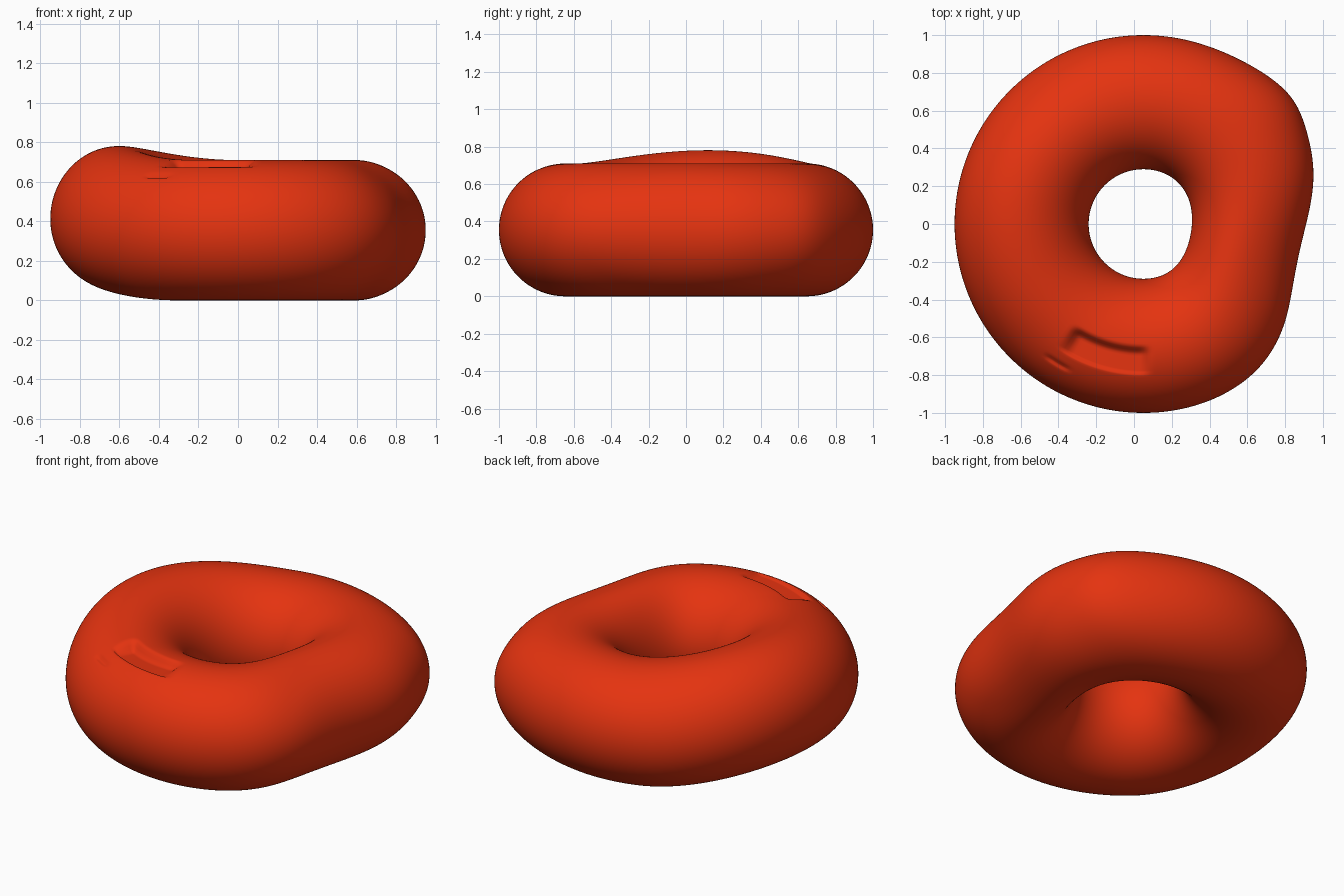
import bpy, math

if "Cube" in bpy.data.objects:
    bpy.data.objects.remove(bpy.data.objects["Cube"])

MAJOR, MINOR, CX = 0.645, 0.355, 0.05


def step(a, b, v):
    """Smooth ramp from 0 at a to 1 at b."""
    t = min(1.0, max(0.0, (v - a) / (b - a)))
    return t * t * (3 - 2 * t)


def bell(v, centre, width):
    return math.exp(-((v - centre) / width) ** 2)


def band(v, a, b, c, d):
    """Ramps up between a and b, and down between c and d."""
    return step(a, b, v) * (1 - step(c, d, v))


# Ring body
bpy.ops.mesh.primitive_torus_add(major_segments=400, minor_segments=200,
                                 major_radius=MAJOR, minor_radius=MINOR,
                                 location=(0, 0, 0))
ring = bpy.context.object
ring.name = "ring_body"

for v in ring.data.vertices:
    x, y, z = v.co.x + CX, v.co.y, v.co.z + MINOR
    r = math.hypot(v.co.x, v.co.y)
    ang = math.degrees(math.atan2(v.co.y, v.co.x)) % 360

    # Raised left side
    d = math.sqrt((x + 0.72) ** 2 + (y - 0.14) ** 2 + (0.6 * (z - 0.6)) ** 2)
    lift = 0.075 * max(0.0, 1 - (d / 0.88) ** 2) ** 2

    # Flattened right side with a bulge behind it
    push = -0.165 * bell(y, -0.2, 0.48) + 0.05 * bell(y, 0.72, 0.2)
    new_x = x + push * step(0.1, 0.85, x)
    new_z = z + lift

    # Shallow slot pressed into the top, deepest at its left end
    if z > MINOR:
        slot = band(r, 0.64, 0.69, 0.785, 0.80) * band(ang, 235, 241, 268, 274)
        floor = 0.655 + 0.012 * step(240, 272, ang)
        new_z += slot * min(0.0, floor - new_z)
        # Small nick beside the slot
        new_z -= 0.012 * band(r, 0.85, 0.86, 0.87, 0.885) * band(ang, 233, 235, 241, 244)
    v.co = (new_x, y, new_z)

ring.data.update()
bpy.ops.object.shade_smooth()

red = bpy.data.materials.new("red")
red.diffuse_color = (0.78, 0.033, 0.005, 1)
red.use_nodes = True
red.node_tree.nodes["Principled BSDF"].inputs["Base Color"].default_value = red.diffuse_color
ring.data.materials.append(red)
